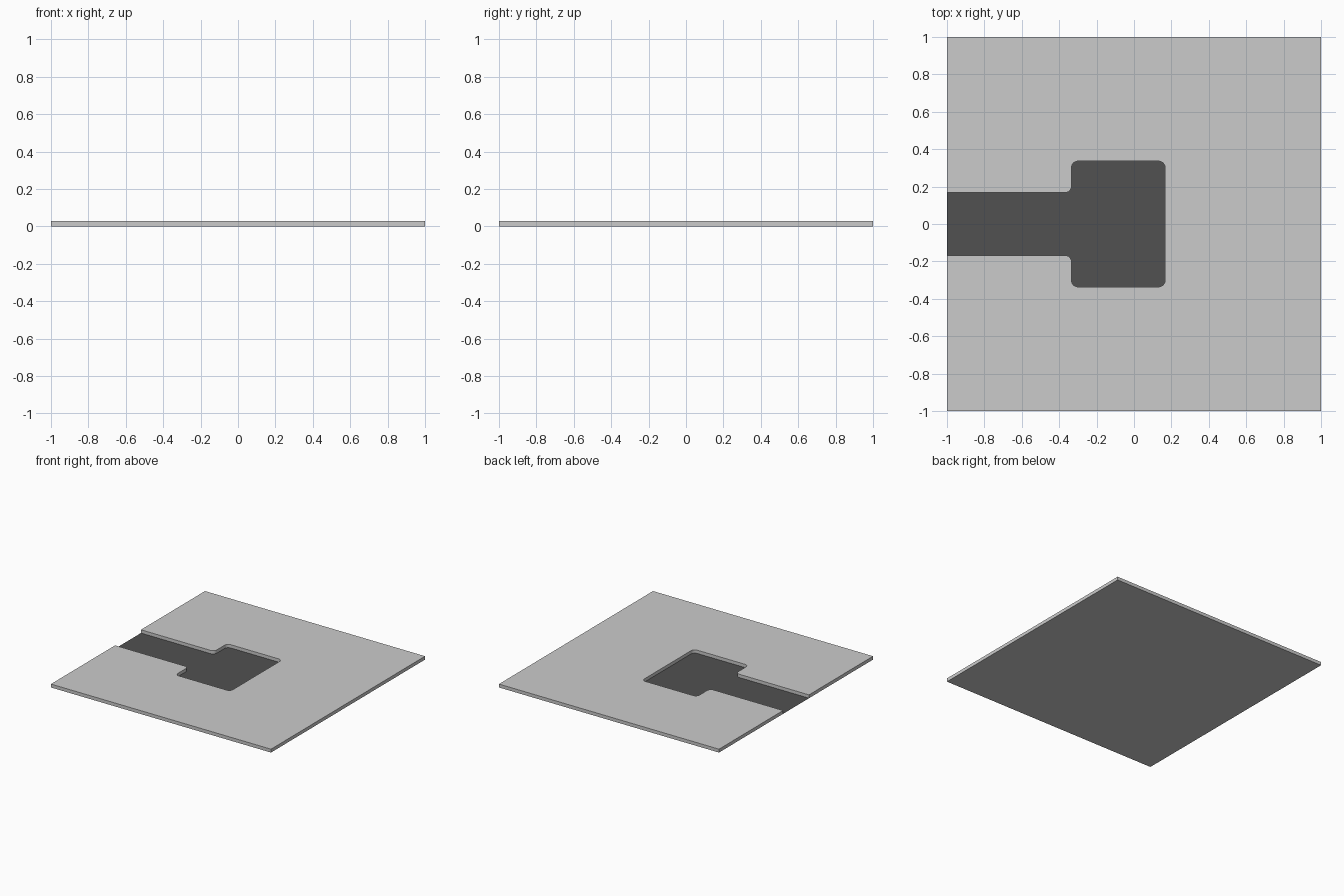
import bpy, bmesh, math
from mathutils import Vector

if "Cube" in bpy.data.objects:
    bpy.data.objects.remove(bpy.data.objects["Cube"])

T = 0.028          # plate thickness
R = 0.034          # corner radius of the recess
SEG = 6


def material(name, v):
    m = bpy.data.materials.new(name)
    m.diffuse_color = (v, v, v, 1)
    m.use_nodes = True
    m.node_tree.nodes["Principled BSDF"].inputs["Base Color"].default_value = m.diffuse_color
    return m


GREY = material("mid_grey", 0.555)
DARK = material("dark_grey", 0.082)


def fillet(prev, corner, nxt, r):
    """Arc points rounding a right-angle corner."""
    p, c, n = Vector(prev), Vector(corner), Vector(nxt)
    u, v = (p - c).normalized(), (n - c).normalized()
    centre = c + (u + v) * r
    pts = []
    for i in range(SEG + 1):
        a = math.pi / 2 * i / SEG
        pts.append(centre - v * r * math.cos(a) - u * r * math.sin(a))
    return pts


def new_object(name, bm, mat):
    me = bpy.data.meshes.new(name)
    bm.to_mesh(me)
    bm.free()
    me.materials.append(mat)
    ob = bpy.data.objects.new(name, me)
    bpy.context.collection.objects.link(ob)
    return ob


def flat_sheet(name, points, z, mat, facing_up):
    bm = bmesh.new()
    f = bm.faces.new([bm.verts.new((p[0], p[1], z)) for p in points])
    f.normal_update()
    if (f.normal.z > 0) != facing_up:
        f.normal_flip()
    bmesh.ops.triangulate(bm, faces=[f])
    new_object(name, bm, mat)


# Upper half of the slot-and-pocket outline, mirrored for the lower half
half = [(-1, 0.168), (-0.334, 0.168), (-0.334, 0.336), (0.166, 0.336), (0.166, 0)]
upper = [Vector(half[0])]
for i in range(1, 4):
    upper += fillet(half[i - 1], half[i], half[i + 1], R)
recess = upper + [Vector((p.x, -p.y)) for p in reversed(upper)]
square = [Vector(c) for c in ((-1, -1), (1, -1), (1, 1), (-1, 1))]
outline = recess + square

# Plate: top face with the recess, plus its walls
bm = bmesh.new()
top = [bm.verts.new((p.x, p.y, T)) for p in outline]
bot = [bm.verts.new((p.x, p.y, 0)) for p in outline]
face = bm.faces.new(top)
face.normal_update()
up = face.normal.z > 0
if not up:
    face.normal_flip()
for i in range(len(top)):
    j = (i + 1) % len(top)
    quad = [bot[i], bot[j], top[j], top[i]]
    bm.faces.new(quad if up else quad[::-1])
bmesh.ops.triangulate(bm, faces=[face])
new_object("recessed_plate", bm, GREY)

# Underside and the dark floor of the recess just above it
flat_sheet("underside", square, 0, GREY, False)
flat_sheet("recess_floor", recess, 0.001, DARK, True)
